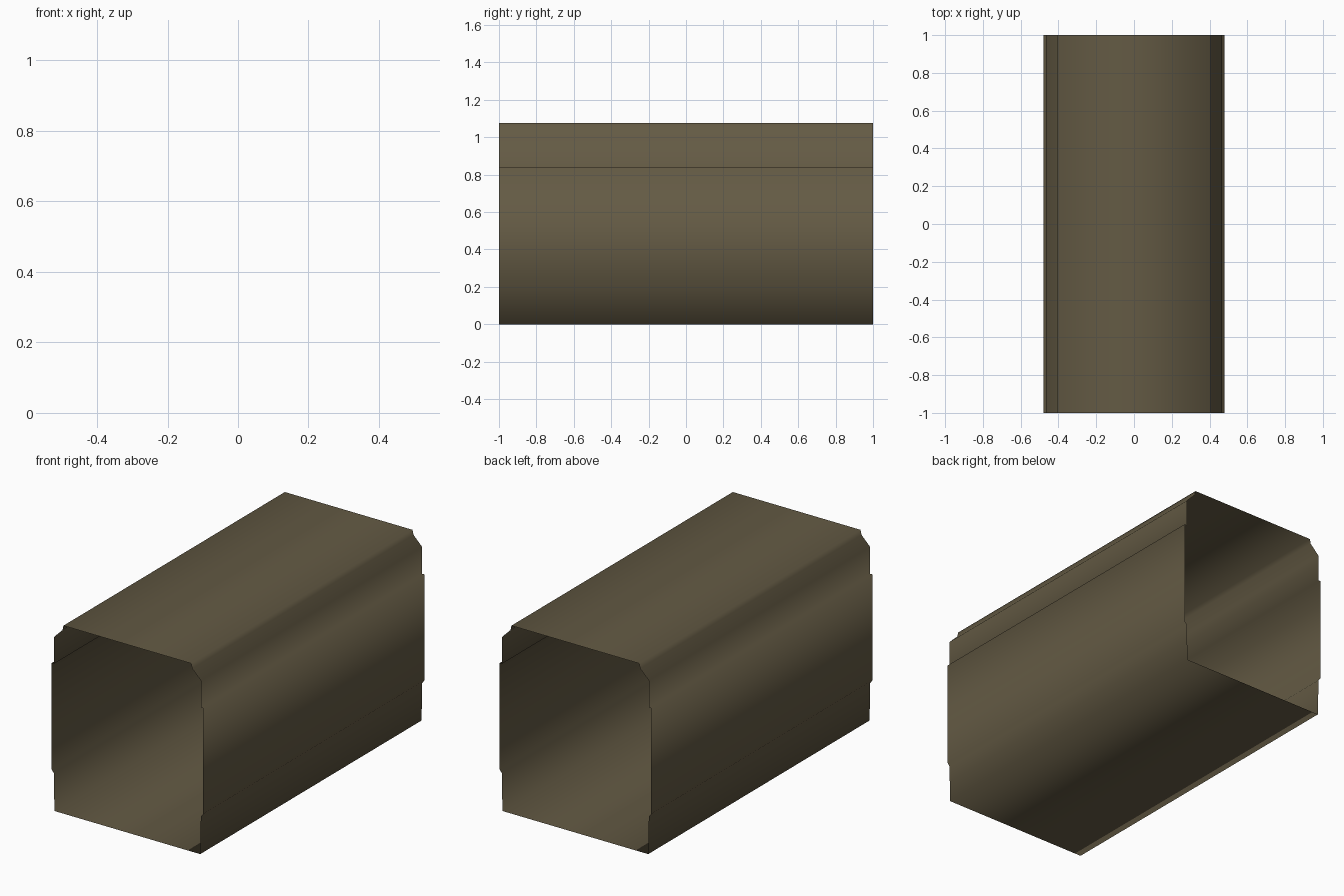
import bpy
import bmesh

if "Cube" in bpy.data.objects:
    bpy.data.objects.remove(bpy.data.objects["Cube"])

# Right half of the duct cross-section (x, z), from the floor corner up to the roof edge
HALF = [(0.461, 0.0), (0.465, 0.215), (0.48, 0.235), (0.48, 0.84),
        (0.465, 0.84), (0.465, 0.993), (0.41, 1.048), (0.404, 1.075)]
LENGTH = 2.0

# Single olive-brown metal colour
metal = bpy.data.materials.new("olive brown metal")
metal.diffuse_color = (0.127, 0.103, 0.058, 1.0)
metal.use_nodes = True
metal.node_tree.nodes["Principled BSDF"].inputs["Base Color"].default_value = metal.diffuse_color

# Mirror the half into a closed loop, counter-clockwise seen from the front
loop = HALF + [(-x, z) for x, z in reversed(HALF)]

# Thin open-ended shell swept along y
bm = bmesh.new()
front = [bm.verts.new((x, -LENGTH / 2, z)) for x, z in loop]
back = [bm.verts.new((x, LENGTH / 2, z)) for x, z in loop]
n = len(loop)
for i in range(n):
    j = (i + 1) % n
    face = bm.faces.new((front[i], back[i], back[j], front[j]))
    face.smooth = True

mesh = bpy.data.meshes.new("duct_shell")
bm.to_mesh(mesh)
bm.free()
mesh.materials.append(metal)
duct = bpy.data.objects.new("duct_shell", mesh)
bpy.context.collection.objects.link(duct)
